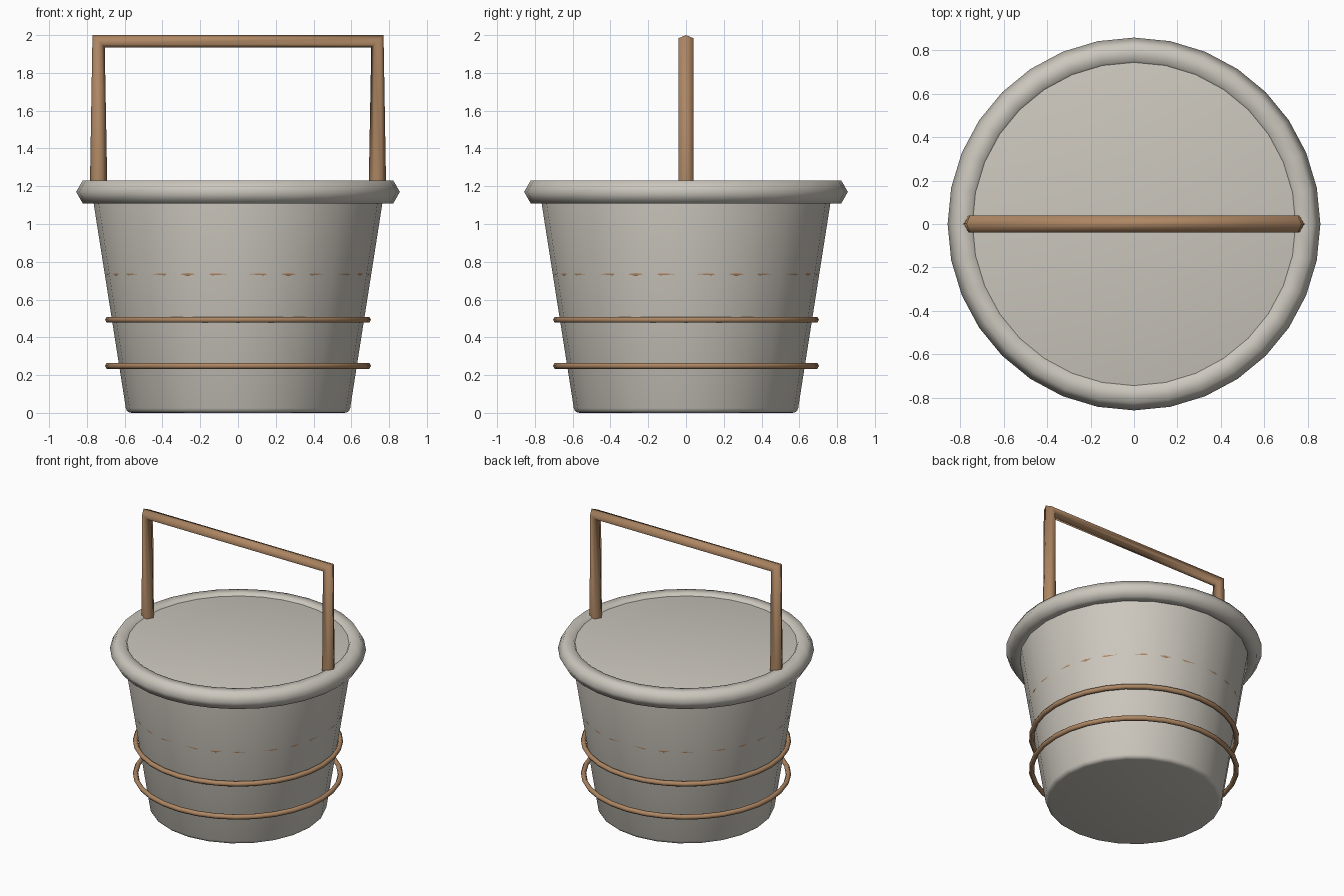
import bpy
import bmesh
from math import cos, sin, pi, radians
from mathutils import Vector

default = bpy.data.objects.get("Cube")
if default:
    bpy.data.objects.remove(default, do_unlink=True)


def make_material(name, rgb):
    mat = bpy.data.materials.new(name)
    mat.use_nodes = True
    mat.diffuse_color = (*rgb, 1)
    mat.node_tree.nodes["Principled BSDF"].inputs["Base Color"].default_value = (*rgb, 1)
    return mat


grey = make_material("warm grey", (0.60, 0.57, 0.51))
wood = make_material("tan wood", (0.42, 0.24, 0.125))


def finish(obj, name, mat):
    obj.name = name
    obj.data.materials.append(mat)
    return obj


def hoop(name, z, major, minor, mat):
    bpy.ops.mesh.primitive_torus_add(location=(0, 0, z), major_radius=major, minor_radius=minor,
                                     major_segments=32, minor_segments=6)
    bpy.ops.object.shade_smooth()
    return finish(bpy.context.object, name, mat)


# Tapered closed body with softened edges
HEIGHT = 1.215
bpy.ops.mesh.primitive_cone_add(vertices=24, radius1=0.59, radius2=0.781, depth=HEIGHT,
                                location=(0, 0, HEIGHT / 2))
body = finish(bpy.context.object, "bucket_body", grey)
bevel = body.modifiers.new("soft_edges", "BEVEL")
bevel.width = 0.025
bevel.segments = 3
bevel.limit_method = "ANGLE"
bevel.angle_limit = radians(40)
bpy.ops.object.modifier_apply(modifier=bevel.name)
bpy.ops.object.shade_smooth_by_angle(angle=radians(40))

# Rolled rim and the three hoops
hoop("rim", 1.17, 0.787, 0.07, grey)
for label, z in (("lower", 0.249), ("middle", 0.493), ("upper", 0.735)):
    hoop(label + "_hoop", z, 0.686, 0.018, wood)

# Six-sided handle swept along an arch, narrowed at its mitred corners
RADIUS, SIDES = 0.046, 6
TOP = 2 - RADIUS * cos(pi / 4)
path = [(-0.738, 1.2, Vector((-1, 0, 0))), (-0.738, TOP, Vector((-1, 0, 1))),
        (0.738, TOP, Vector((1, 0, 1))), (0.738, 1.2, Vector((1, 0, 0)))]
bm = bmesh.new()
rings = []
for x, z, outward in path:
    out = outward.normalized() * RADIUS
    side = Vector((0, RADIUS, 0))
    angles = [2 * pi * i / SIDES for i in range(SIDES)]
    rings.append([bm.verts.new(Vector((x, 0, z)) + out * cos(a) + side * sin(a)) for a in angles])
for a, b in zip(rings, rings[1:]):
    for i in range(SIDES):
        j = (i + 1) % SIDES
        bm.faces.new((a[i], a[j], b[j], b[i])).smooth = True
for end in (rings[0], rings[-1]):
    bm.faces.new(end)
bmesh.ops.recalc_face_normals(bm, faces=bm.faces)
mesh = bpy.data.meshes.new("handle")
bm.to_mesh(mesh)
bm.free()
handle = bpy.data.objects.new("handle", mesh)
bpy.context.collection.objects.link(handle)
finish(handle, "handle", wood)
